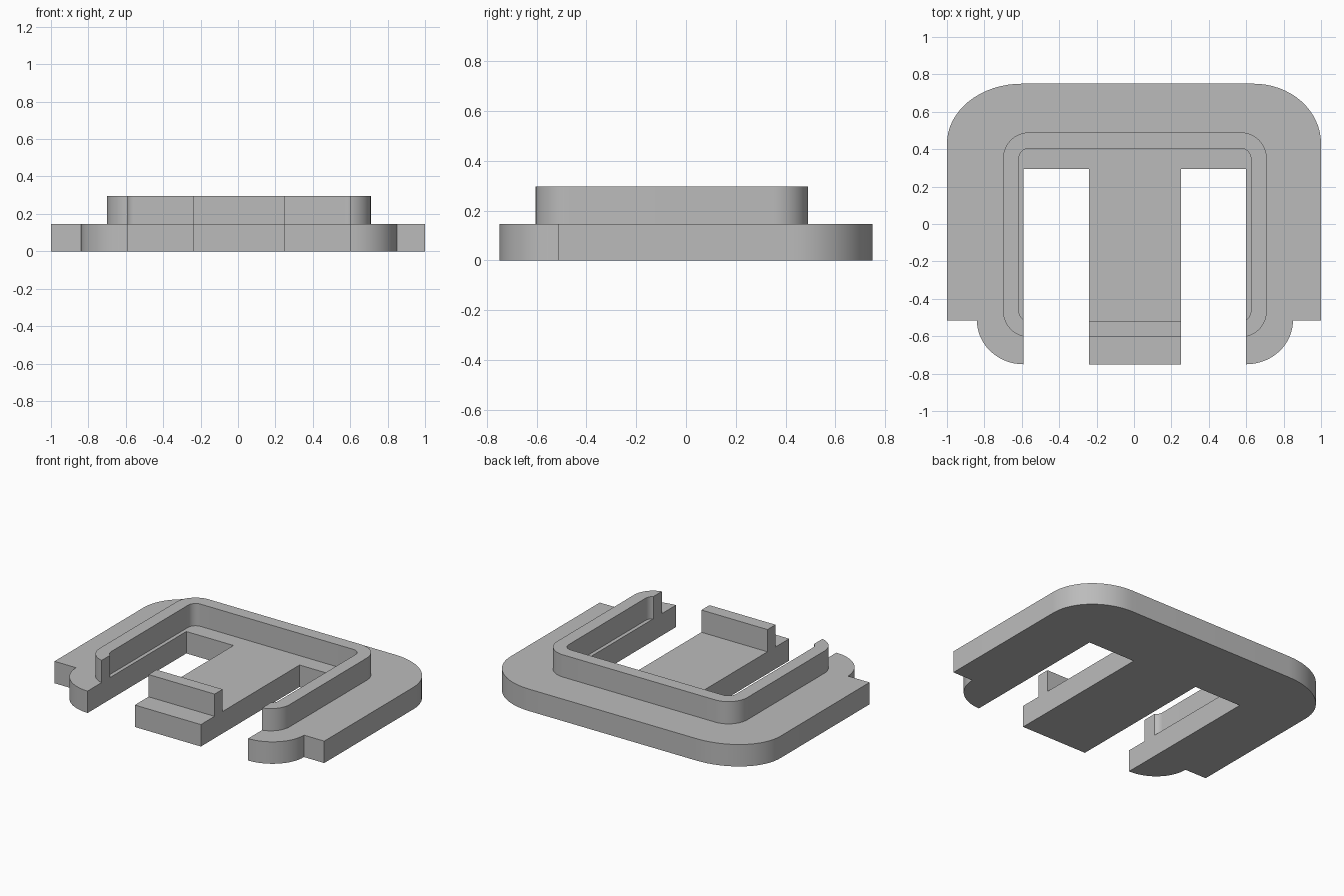
import bpy, bmesh
from math import acos, cos, sin, degrees, radians

cube = bpy.data.objects.get("Cube")
if cube:
    bpy.data.objects.remove(cube, do_unlink=True)

grey = bpy.data.materials.new("plain grey")
grey.use_nodes = True
grey.diffuse_color = (0.5, 0.5, 0.5, 1)
grey.node_tree.nodes["Principled BSDF"].inputs["Base Color"].default_value = grey.diffuse_color

BASE_TOP, RIM_TOP = 0.147, 0.296
MID = 0.005                        # centre line of slots and rim
SLOT_IN, SLOT_OUT = 0.245, 0.595   # slot sides, measured from the centre line
FRONT, BACK, STEP = -0.75, 0.75, -0.515


def arc(cx, cy, rx, ry, start, end, steps=16):
    angles = [radians(start + (end - start) * i / steps) for i in range(steps + 1)]
    return [(cx + rx * cos(a), cy + ry * sin(a)) for a in angles]


def extrude(name, outline, bottom, top):
    """Closed prism from a counter-clockwise outline, smooth round its corners."""
    bm = bmesh.new()
    low = [bm.verts.new((x, y, bottom)) for x, y in outline]
    face = bm.faces.new(low)
    new = bmesh.ops.extrude_face_region(bm, geom=[face], use_keep_orig=True)["geom"]
    bmesh.ops.translate(bm, vec=(0, 0, top - bottom),
                        verts=[g for g in new if isinstance(g, bmesh.types.BMVert)])
    bmesh.ops.recalc_face_normals(bm, faces=bm.faces)
    mesh = bpy.data.meshes.new(name)
    bm.to_mesh(mesh)
    bm.free()
    mesh.shade_smooth()
    mesh.set_sharp_from_angle(angle=radians(30))
    mesh.materials.append(grey)
    obj = bpy.data.objects.new(name, mesh)
    bpy.context.collection.objects.link(obj)
    return obj


def rim_half(half_width, back, front, radius):
    """Left-to-slot run of the rim: back corner, then front corner cut off at the slot."""
    cx = half_width - radius
    cut = degrees(acos((cx - SLOT_OUT) / radius))
    pts = arc(-cx, back - radius, radius, radius, 90, 180)
    pts += arc(-cx, front + radius, radius, radius, 180, 360 - cut)
    return [(x + MID, y) for x, y in pts]


def mirror(pts):
    return [(2 * MID - x, y) for x, y in reversed(pts)]


# Base plate with rounded corners, two slots and a middle tongue
left_slot = [(MID - SLOT_OUT, 0.295), (MID - SLOT_IN, 0.295), (MID - SLOT_IN, FRONT)]
left_foot = arc(MID - SLOT_OUT, STEP, 0.25, STEP - FRONT, 180, 270)
plate = arc(0.64, 0.43, 0.36, BACK - 0.43, 0, 90)
plate += arc(-0.6, 0.43, 0.4, BACK - 0.43, 90, 180)
plate += [(-1, STEP)] + left_foot + left_slot
plate += mirror(left_slot) + mirror(left_foot) + [(1, STEP)]
extrude("base_plate", plate, 0, BASE_TOP)

# Raised rim, open at the front slots
outer = rim_half(0.705, 0.49, -0.605, 0.14)
inner = rim_half(0.62, 0.405, -0.52, 0.055)
rim = mirror(outer) + outer + inner[::-1] + mirror(inner)[::-1]
extrude("raised_rim", rim, BASE_TOP, RIM_TOP)

# Front bar of the rim, across the tongue
left, right = MID - SLOT_IN, MID + SLOT_IN
extrude("front_bar", [(left, -0.605), (right, -0.605), (right, -0.52), (left, -0.52)],
        BASE_TOP, RIM_TOP)
